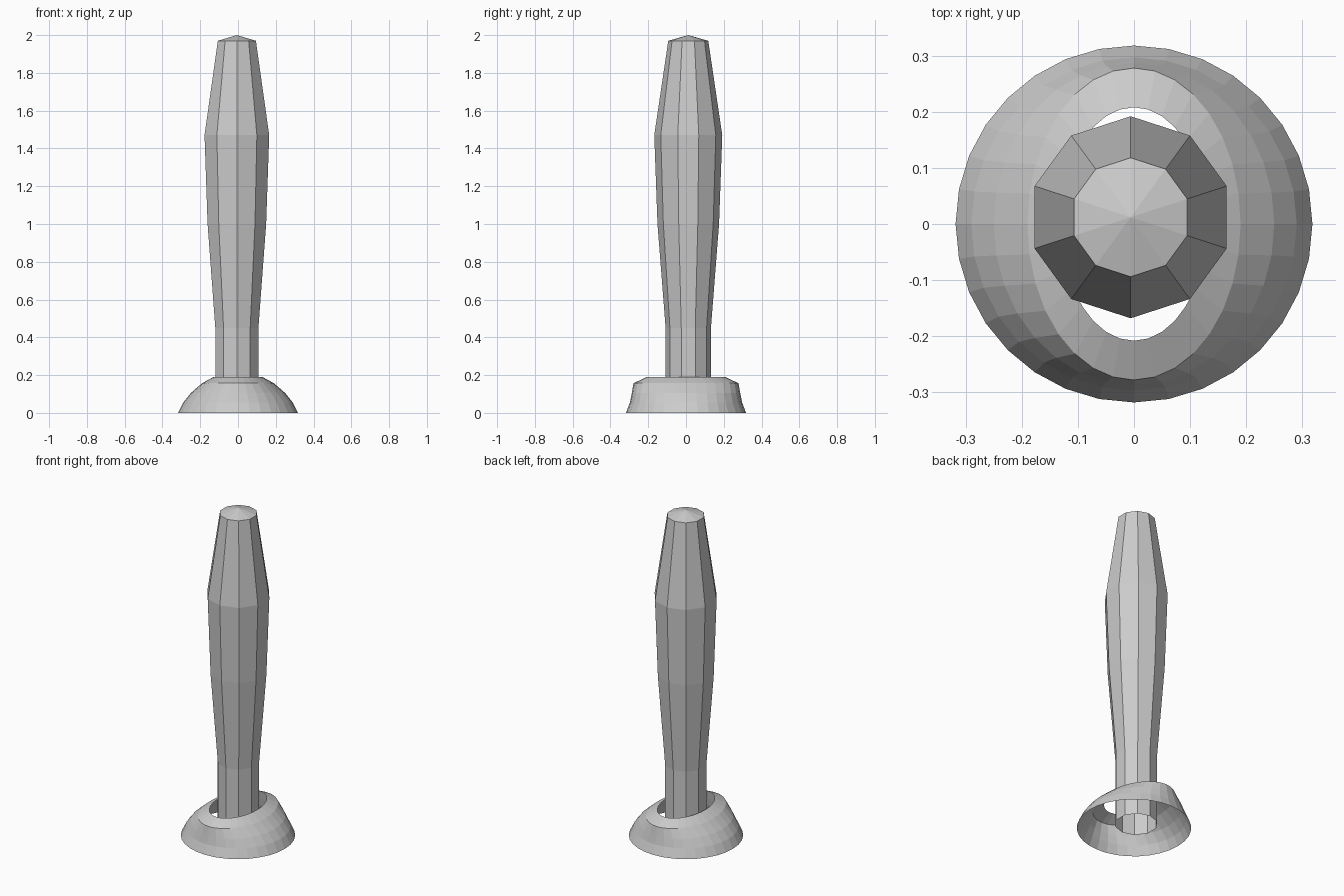
import bpy, bmesh
from math import cos, sin, pi

if "Cube" in bpy.data.objects:
    bpy.data.objects.remove(bpy.data.objects["Cube"])


def loft(name, rings, sides, centre=(0, 0), start=0.0, apex=None):
    """Skin a stack of elliptical rings (rx, ry, z), optionally closed by a fan."""
    bm = bmesh.new()
    cx, cy = centre
    loops = []
    for rx, ry, z in rings:
        loops.append([bm.verts.new((cx + rx * cos(start + 2 * pi * i / sides),
                                    cy + ry * sin(start + 2 * pi * i / sides), z))
                      for i in range(sides)])
    for low, high in zip(loops, loops[1:]):
        for i in range(sides):
            j = (i + 1) % sides
            bm.faces.new((low[i], low[j], high[j], high[i]))
    if apex is not None:
        tip = bm.verts.new((cx, cy, apex))
        for i in range(sides):
            bm.faces.new((loops[-1][i], loops[-1][(i + 1) % sides], tip))
    mesh = bpy.data.meshes.new(name)
    bm.to_mesh(mesh)
    bm.free()
    obj = bpy.data.objects.new(name, mesh)
    bpy.context.collection.objects.link(obj)
    return obj


# Ten-sided handle, open at the bottom with a shallow pointed cap
handle_profile = [(0.12, 0.02), (0.12, 0.45), (0.163, 1.0), (0.18, 1.47), (0.106, 1.97)]
loft("handle", [(r, r, z) for r, z in handle_profile], 10,
     centre=(-0.006, 0.012), start=pi / 2, apex=2.0)

# Open domed collar: round base blending into an oval opening
loft("base_collar", [(0.318, 0.318, 0.0), (0.29, 0.297, 0.055), (0.25, 0.287, 0.105),
                     (0.19, 0.278, 0.157), (0.13, 0.208, 0.19)], 32)
